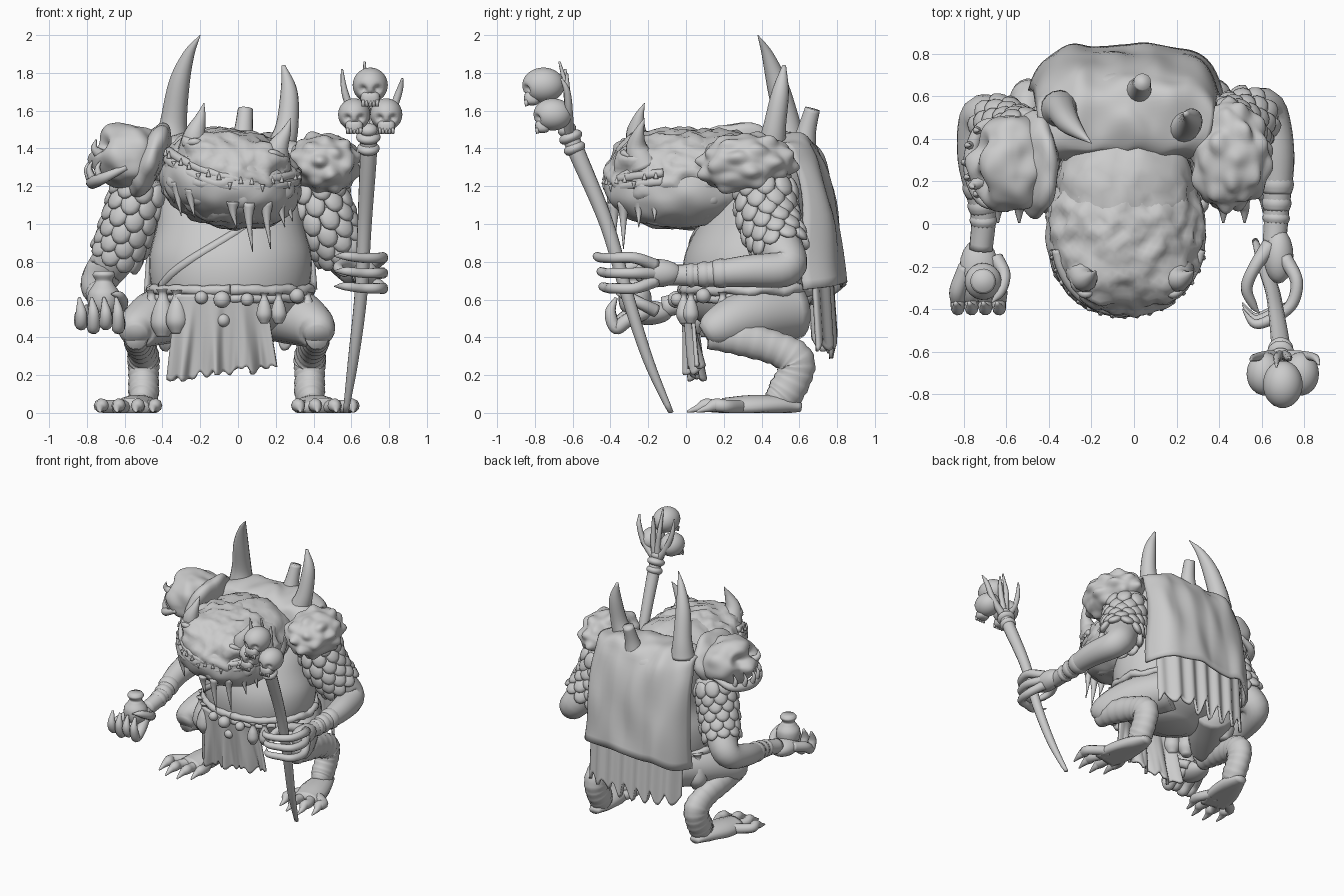
import bpy, bmesh, math
from math import sin, cos, pi
from mathutils import Vector, Matrix, Euler, noise

cube = bpy.data.objects.get("Cube")
if cube:
    bpy.data.objects.remove(cube)

clay = bpy.data.materials.new("clay_grey")
clay.use_nodes = True
GREY = (0.6, 0.6, 0.6, 1)
clay.diffuse_color = GREY
clay.node_tree.nodes["Principled BSDF"].inputs["Base Color"].default_value = GREY


def catmull(pts, steps):
    """Smooth path through (x, y, z, radius) points."""
    p = [Vector(q) for q in pts]
    p = [p[0] * 2 - p[1]] + p + [p[-1] * 2 - p[-2]]
    out = []
    for a, b, c, d in zip(p, p[1:], p[2:], p[3:]):
        for i in range(steps):
            t = i / steps
            out.append((b * 2 + (c - a) * t + (a * 2 - b * 5 + c * 4 - d) * t * t
                        + (b * 3 - a - c * 3 + d) * t ** 3) / 2)
    return out + [p[-2]]


class Part:
    """Collects tubes and blobs into one named object."""

    def __init__(self, name):
        self.name, self.bm = name, bmesh.new()

    def tube(self, pts, sides=12, steps=6, flat=1.0, ridge=0.0):
        path, rings, side = catmull(pts, steps), [], None
        for i, p in enumerate(path):
            t = (path[min(i + 1, len(path) - 1)] - path[max(i - 1, 0)]).to_3d().normalized()
            if side is None:
                side = t.orthogonal() if abs(t.z) > 0.8 else t.cross(Vector((0, 0, 1)))
            side = (side - t * side.dot(t)).normalized()
            up = side.cross(t)
            r = max(p.w, 0.002) * (1 + ridge * sin(i * 2.1))
            rings.append([self.bm.verts.new(p.to_3d() + r * (side * cos(a) + up * sin(a) * flat))
                          for a in (2 * pi * k / sides for k in range(sides))])
        self.skin(rings)
        return self

    def skin(self, rings):
        n = len(rings[0])
        for a, b in zip(rings, rings[1:]):
            for k in range(n):
                self.bm.faces.new((a[k], a[(k + 1) % n], b[(k + 1) % n], b[k]))
        self.bm.faces.new(rings[0][::-1])
        self.bm.faces.new(rings[-1])

    def blob(self, at, size, rot=(0, 0, 0), level=3, power=2.0, rough=0.0, freq=10, bumps=()):
        turn = rot if isinstance(rot, Matrix) else Euler(rot).to_matrix()
        at, size = Vector(at), Vector(size)
        for v in bmesh.ops.create_icosphere(self.bm, subdivisions=level, radius=1)["verts"]:
            d = v.co.normalized()
            k = sum(abs(c) ** power for c in d) ** (-1 / power)
            for way, spread, height in bumps:
                f = max(0, 1 - d.angle(Vector(way)) / spread)
                k += height * f * f * (3 - 2 * f)
            q = turn @ (d * k * size) + at
            v.co = q + turn @ d * rough * noise.noise(q * freq)
        return self

    def finish(self, thick=0):
        for v in self.bm.verts:
            v.co.z = max(v.co.z, 0)
        bmesh.ops.recalc_face_normals(self.bm, faces=self.bm.faces)
        mesh = bpy.data.meshes.new(self.name)
        self.bm.to_mesh(mesh)
        self.bm.free()
        mesh.materials.append(clay)
        mesh.polygons.foreach_set("use_smooth", [True] * len(mesh.polygons))
        obj = bpy.data.objects.new(self.name, mesh)
        bpy.context.collection.objects.link(obj)
        if thick:
            obj.modifiers.new("Thickness", "SOLIDIFY").thickness = thick


def cloth(name, shape, nu=48, nv=24):
    """Sheet from shape(u, v), u in -1..1 and v in 0..1."""
    part = Part(name)
    g = [[part.bm.verts.new(shape(2 * i / nu - 1, j / nv)) for i in range(nu + 1)] for j in range(nv + 1)]
    for a, b in zip(g, g[1:]):
        for i in range(nu):
            part.bm.faces.new((a[i], a[i + 1], b[i + 1], b[i]))
    part.finish(0.02)


# Torso: elliptical sections (centre y, half depth, height, half width)
MID = -0.04
sections = catmull([(.36, .12, .4, .15), (.34, .29, .5, .33), (.33, .34, .64, .41), (.34, .35, .82, .43),
                    (.38, .31, 1.0, .39), (.46, .26, 1.2, .39), (.49, .22, 1.36, .36), (.5, .12, 1.45, .22)], 5)


def around(z, a, out=0.0):
    s = min(sections, key=lambda q: abs(q.z - z))
    return Vector((MID + (s.w + out) * sin(a), s.x - (s.y + out) * cos(a), z))


torso = Part("torso")
torso.skin([[torso.bm.verts.new(around(s.z, 2 * pi * k / 40)) for k in range(40)] for s in sections])
torso.blob((MID, .32, 1.2), (.3, .25, .22))
torso.finish()

# Head, rolled towards its left
TILT = Euler((0, 0.17, 0)).to_matrix()
HEAD = Vector((MID, -.03, 1.24))


def on_head(a, z, out=0.0):
    k = (abs(sin(a)) ** 2.15 + abs(cos(a)) ** 2.15) ** (-1 / 2.15)
    return HEAD + TILT @ Vector(((.37 + out) * k * sin(a), -(.4 + out) * k * cos(a), z + .09 * sin(a) ** 2))


brows = [((x, -.62, .6), .4, .16) for x in (-.5, .5)]
Part("upper_head").blob(HEAD, (.37, .4, .26), TILT, 5, 2.15, .03, 16, brows).blob(
    HEAD + Vector((0, .18, .01)), (.325, .3, .245), TILT, 4, 2.3, .03, 16).finish()
Part("lower_jaw").blob(HEAD - Vector((0, .005, .03)), (.375, .4, .225), TILT, 5, 2.15, .015, 9).finish()
for name, z, r in (("upper_lip", .005, .024), ("lower_lip", -.04, .027)):
    Part(name).tube([(*on_head(a / 6, z, -.018), r) for a in range(-8, 9)], 8, 4).finish()
teeth = Part("teeth")
for i in range(-8, 9):
    p, s = on_head(i / 6.4, -.02, .005), 1 if i % 3 else -1
    teeth.tube([(*p, .014), (p.x, p.y, p.z + s * .04, .002)], 6, 3)
teeth.finish()
spines = Part("chin_spines")
for a, drop in ((-1.15, .14), (-.9, .18), (-.6, .15), (.1, .14), (.35, .26), (.65, .25), (.95, .15), (1.2, .13)):
    p = on_head(a, -.12, -.03)
    spines.tube([(p.x, p.y, p.z, .035), (p.x, p.y, p.z - drop * .4, .018), (p.x + .02, p.y, p.z - drop, .002)], 8, 4)
spines.finish()
eyes = Part("eyes")
for x, z in ((-.23, 1.4), (.18, 1.34)):
    eyes.blob((x, -.3, z), (.035, .035, .03)).tube(
        [(x - .06, -.29, z + .02, .01), (x, -.33, z + .035, .02), (x + .06, -.3, z + .02, .01)], 8)
eyes.finish()

# Horns
Part("brow_horn_right").tube([(-.24, -.22, 1.37, .085), (-.23, -.26, 1.47, .06), (-.2, -.25, 1.56, .03), (-.18, -.22, 1.64, .002)]).finish()
Part("brow_horn_left").tube([(.2, -.22, 1.3, .085), (.21, -.26, 1.4, .06), (.25, -.25, 1.48, .03), (.28, -.22, 1.56, .002)]).finish()
Part("back_horn_right").tube([(-.35, .54, 1.42, .09), (-.34, .53, 1.55, .07), (-.31, .48, 1.75, .055), (-.26, .43, 1.9, .03), (-.2, .38, 2, .002)], 16).finish()
Part("back_horn_left").tube([(.22, .45, 1.38, .08), (.26, .47, 1.52, .06), (.27, .5, 1.7, .045), (.24, .52, 1.84, .01)], 16).finish()
Part("back_horn_stub").tube([(.02, .62, 1.4, .07), (.03, .64, 1.5, .05), (.04, .67, 1.61, .04)], 16).finish()

# Hide cape and torn layers behind
fall = catmull([(.31, 1.36, .33, 0), (.36, 1.45, .36, 0), (.5, 1.48, .4, 0), (.64, 1.45, .42, 0),
                (.735, 1.31, .43, 0), (.81, 1.0, .44, 0), (.845, .68, .46, 0)], 6)


def cape(u, v):
    p = fall[round(v * (len(fall) - 1))]
    fold = .005 * sin(u * 13 + v * 3) * v + .03 * noise.noise(Vector((u * 3, v * 5, 0)))
    return (MID + p.z * u, p.x - (.04 * u * u + .18 * abs(u) ** 9) * v + fold, p.y - .05 * u ** 4 + fold + .05 * (v - .5) * u)


def rags(u, v):
    hem = .36 + .04 * sin(u * 23) + .06 * noise.noise(Vector((u * 7, 0, 0)))
    return (MID + .4 * u, .76 + .03 * v - .1 * u ** 4 + .012 * sin(u * 21), .85 + (hem - .85) * v)


def apron(u, v):
    hem = .21 + .012 * sin(u * 29) + .05 * noise.noise(Vector((u * 4, 2, 0))) + .04 * u
    wave = .025 * sin(u * 11) + .03 * noise.noise(Vector((u * 6, v, 3)))
    return (-.09 + u * (.24 + .05 * v), -.03 + .05 * v + .05 * u * u + wave * v, .63 + (hem - .63) * v)


cloth("hide_cape", cape, 60, 36)
cloth("torn_back_cloth", rags, 60)
cloth("loincloth", apron, 60)

# Belt, strap and hanging things
belt = Part("belt")
for z, r in ((.65, .027), (.605, .022)):
    belt.tube([(*around(z + .012 * sin(3 * k), k * pi / 12, .01), r) for k in range(25)], 8, 3, ridge=.15)
belt.finish()
Part("chest_strap").tube([(*around(1.02 - .07 * k, .35 - .29 * k, -.012), .025) for k in range(6)], 8).finish()
bag = Part("belt_pouches")
for a, s in ((-1.25, 1), (-.95, 1.1), (-.7, 1), (.42, .7), (.62, .7), (1.2, .8), (-2, 1.2)):
    p = around(.6, a, .04)
    bag.tube([(p.x, p.y, p.z + h * s, r * s) for h, r in ((.05, .035), (.02, .022), (-.05, .05), (-.12, .06), (-.18, .03))])
bag.finish()
beads = Part("belt_beads")
for a, z, r in ((-.1, .6, .045), (-.1, .49, .035), (.2, .6, .035), (.9, .62, .04), (-.35, .61, .035)):
    beads.blob(around(z, a, .05), (r, r, r))
beads.finish()

# Legs and feet
for side, s in (("left", 1), ("right", -1)):
    def m(x, y, z, r):
        return (-.06 + s * (x + .06), y, z, r)
    Part(side + "_thigh").tube([m(.15, .58, .54, .15), m(.3, .34, .51, .15), m(.41, .17, .45, .11), m(.42, .1, .41, .06)], 18).finish()
    Part(side + "_shin").tube([m(.42, .12, .41, .06), m(.41, .3, .39, .075), m(.39, .48, .34, .075), m(.38, .575, .28, .085), m(.38, .575, .2, .08),
                               m(.38, .52, .1, .08), m(.39, .47, .05, .06)], 18, 7, 1.2, .035).finish()
    foot = Part(side + "_foot")
    foot.tube([m(.38, .61, .03, .04), m(.39, .5, .04, .085), m(.42, .35, .03, .11), m(.45, .2, .02, .1)], 14, flat=.6)
    for k, x in enumerate((.32, .41, .51, .6)):
        y = .05 * abs(k - 1.5)
        foot.tube([m(.42 + .04 * (k - 1.5), .3, .03, .04), m(x, .14 + y, .035, .035), m(x, .08 + y, .04, .036),
                   m(x + .01, .04 + y, .025, .022), m(x + .01, -.02 + y, .006, .005)], 10)
    foot.finish()

# Arms
arms = {"left": [(.4, .42, 1.25, .14), (.45, .43, 1.05, .14), (.53, .49, .89, .125), (.62, .53, .77, .1), (.67, .32, .75, .085),
                 (.67, .06, .73, .06), (.66, -.1, .73, .055)],
        "right": [(-.5, .38, 1.25, .13), (-.56, .4, 1.05, .125), (-.63, .46, .86, .115), (-.72, .5, .73, .1), (-.75, .3, .66, .08),
                  (-.71, .05, .6, .06), (-.72, -.12, .56, .055)]}
for side, pts in arms.items():
    Part(side + "_arm").tube(pts, 18).finish()
    scales, bands = Part(side + "_arm_scales"), Part(side + "_wrist_bands")
    path = catmull(pts, 6)
    for row in range(6):
        c, t = path[row * 2 + 2], (path[row * 2 + 3] - path[row * 2 + 2]).to_3d().normalized()
        e = t.cross(Vector((0, 1, 0))).normalized()
        f = e.cross(t)
        for k in range(9):
            a = 2 * pi * (k + row % 2 / 2) / 9
            n = e * cos(a) + f * sin(a)
            lean = (t + n * .25).normalized()
            frame = Matrix((n.cross(lean), n, lean)).transposed()
            scales.blob(c.to_3d() + n * c.w * 1.05, (.056, .028, .065), frame, 2)
    scales.finish()
    for i in (27, 29, 31):
        c, t = path[i], (path[i + 1] - path[i]).to_3d()
        bands.tube([(*(c.to_3d() + t * k), c.w + r) for k, r in ((-.9, -.003), (0, .007), (.9, -.003))], 16, 3)
    bands.finish()

# Shoulder guards
knobs = []
for i in range(34):
    h, a = 1 - 2 * (i + .5) / 34, i * 2.4
    r = math.sqrt(1 - h * h)
    knobs.append(((r * cos(a), r * sin(a), h), .32, .16 if i % 2 else .1))
Part("left_shoulder_guard").blob((.455, .32, 1.32), (.18, .235, .15), level=5, power=2.1, rough=.025, bumps=knobs).finish()
face = [((-.75, y, .5), .42, -.28) for y in (-.45, .35)] + [((-1, 0, .1), .45, .22), ((-.5, 0, .9), .6, .12)]
guard = Part("right_shoulder_guard").blob((-.58, .28, 1.36), (.18, .23, .165), (0, -.15, 0), 5, 2.1, .025, 9, face)
guard.blob((-.47, .28, 1.34), (.08, .25, .21), (0, .4, 0), 4, 2.1, .02)
guard.tube([(-.59, .07, 1.3, .015), (-.72, .12, 1.24, .03), (-.77, .28, 1.22, .035), (-.72, .45, 1.24, .03), (-.59, .49, 1.3, .015)], 10)
for y in (.14, .22, .29, .37, .44):
    x = -.78 + 2.5 * (y - .29) ** 2
    guard.tube([(x, y, 1.23, .022), (x - .02, y, 1.29, .015), (x, y, 1.34, .002)], 8)
guard.tube([(-.72, .2, 1.36, .035), (-.76, .18, 1.4, .02), (-.75, .17, 1.45, .002)], 8).finish()

# Left hand gripping the staff
hand = Part("left_hand").blob((.68, -.15, .74), (.07, .13, .075))
for z, reach in ((.82, -.47), (.74, -.45), (.66, -.44)):
    hand.tube([(.71, -.16, z * .5 + .37, .035), (.765, -.27, z, .03), (.74, -.38, z, .028), (.66, reach + .03, z, .026),
               (.57, reach, z + .01, .022), (.51, reach + .07, z + .01, .003)], 10)
hand.tube([(.64, -.1, .76, .04), (.57, -.2, .79, .03), (.53, -.3, .77, .028), (.56, -.38, .74, .02), (.59, -.42, .73, .003)], 10).finish()

# Right hand holding a jar
hand = Part("right_hand").blob((-.73, -.2, .53), (.09, .13, .065))
for k in range(4):
    x, dip = -.83 + .065 * k, .02 * (k % 2)
    hand.tube([(x * .6 - .29, -.2, .54, .038), (x, -.31, .51 - dip, .038), (x, -.37, .47 - dip, .034), (x, -.4, .53, .03), (x - .01, -.37, .61, .008)], 10)
hand.tube([(-.65, -.16, .54, .035), (-.61, -.24, .58, .03), (-.63, -.32, .62, .025), (-.67, -.37, .63, .003)], 10).finish()
Part("jar").tube([(-.71, -.27, z, r) for z, r in ((.51, .04), (.56, .08), (.63, .085), (.68, .055), (.7, .045), (.73, .06), (.75, .05))], 18).finish()

# Staff topped with skulls
Part("staff").tube([(.57, -.08, 0, .015), (.61, -.2, .28, .028), (.65, -.31, .62, .034), (.67, -.42, 1, .038), (.69, -.57, 1.36, .045), (.69, -.62, 1.48, .045)], 14).finish()
collar = Part("staff_collar")
for y, z, r in ((-.59, 1.4, .06), (-.61, 1.46, .065), (-.63, 1.5, .05)):
    collar.blob((.69, y, z), (r, r, .035), (.4, 0, 0))
collar.finish()
sockets = [((x, -.8, -.25), .4, -.3) for x in (-.42, .42)] + [((0, -.8, -.6), .25, -.2)]
for name, x, y, z, r in (("top", .7, -.755, 1.735, .093), ("right", .615, -.705, 1.58, .085), ("left", .785, -.705, 1.58, .085)):
    skull = Part(name + "_skull").blob((x, y, z), (r, r * 1.2, r), level=4, bumps=sockets)
    skull.blob((x, y - r * .65, z - r * .75), (r * .55, r * .45, r * .4), power=3)
    for k in range(5):
        tx = x + (k - 2) * r * .2
        skull.tube([(tx, y - r * .98, z - r * .85, r * .12), (tx, y - r * .95, z - r * 1.2, r * .1)], 6, 2)
    skull.finish()
claws = Part("staff_claws")
for x, y, z in ((.55, -.64, 1.82), (.67, -.67, 1.86), (.73, -.63, 1.8), (.87, -.66, 1.77)):
    claws.tube([(.69, -.62, 1.46, .03), (x * .6 + .28, -.62, 1.58, .022), (x * .9 + .07, -.63, 1.7, .018), (x, y, z, .006)], 8)
claws.finish()
